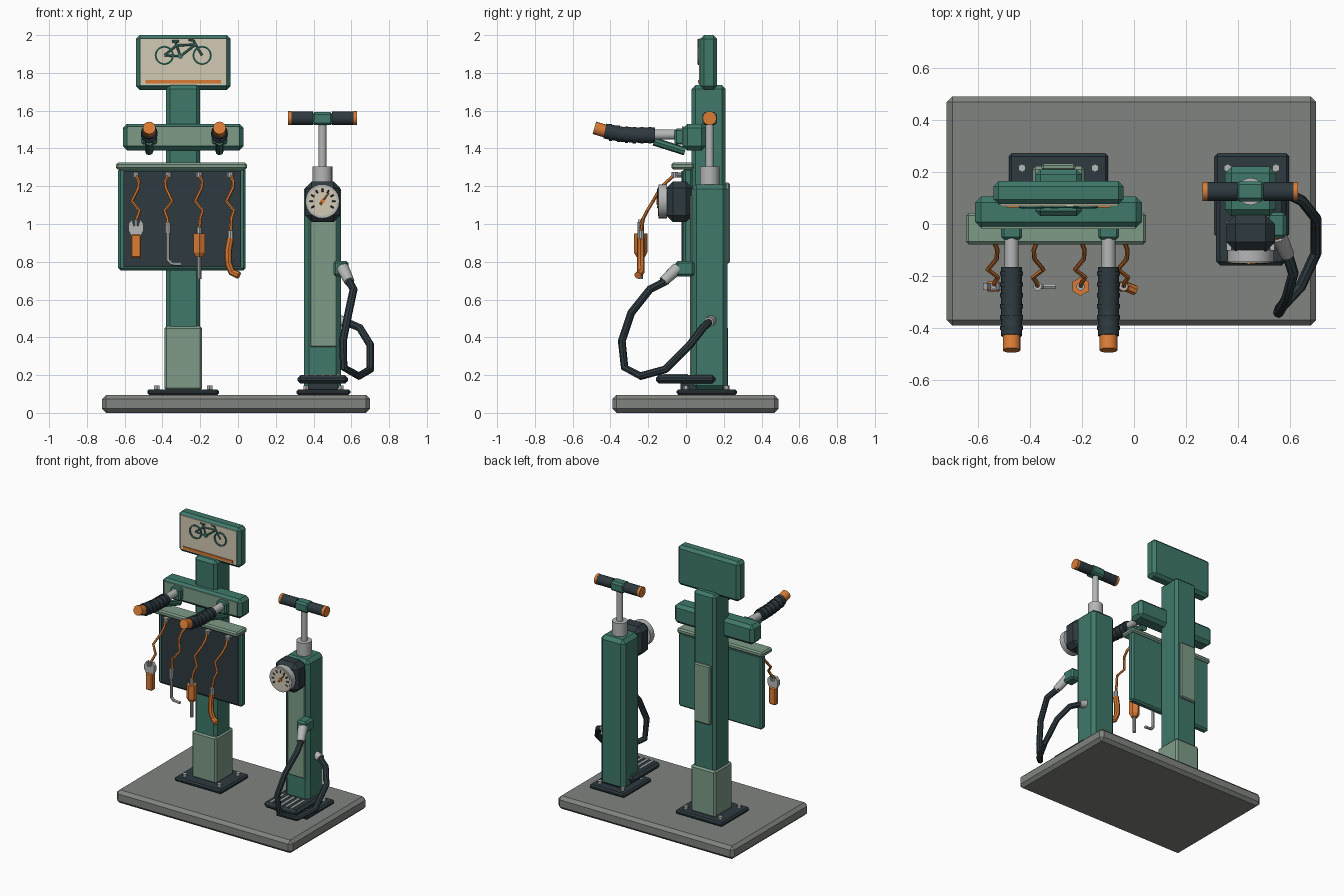
import bpy, bmesh, math
from mathutils import Vector

if "Cube" in bpy.data.objects:
    bpy.data.objects.remove(bpy.data.objects["Cube"])


def material(name, rgb):
    m = bpy.data.materials.new(name)
    m.use_nodes = True
    m.diffuse_color = (*rgb, 1)
    m.node_tree.nodes["Principled BSDF"].inputs["Base Color"].default_value = (*rgb, 1)
    return m


GREEN = material("deep green", (0.05, 0.19, 0.145))
SAGE = material("sage green", (0.21, 0.33, 0.25))
CREAM = material("cream", (0.65, 0.59, 0.46))
ORANGE = material("orange", (0.70, 0.20, 0.035))
DARK = material("dark slate", (0.027, 0.042, 0.05))
SILVER = material("silver", (0.46, 0.47, 0.47))
STONE = material("concrete", (0.215, 0.23, 0.21))


def add(name, mesh, mat):
    mesh.materials.clear()
    mesh.materials.append(mat)
    mesh.shade_smooth()
    mesh.set_sharp_from_angle(angle=math.radians(32))
    ob = bpy.data.objects.new(name, mesh)
    bpy.context.collection.objects.link(ob)
    return ob


def finish(name, bm, mat):
    bmesh.ops.recalc_face_normals(bm, faces=bm.faces)
    mesh = bpy.data.meshes.new(name)
    bm.to_mesh(mesh)
    bm.free()
    return add(name, mesh, mat)


def box(name, x, y, z, mat, bevel=0.0):
    """Box from three (low, high) ranges, with chamfered edges."""
    bm = bmesh.new()
    bmesh.ops.create_cube(bm, size=1)
    for v in bm.verts:
        v.co = [(a + b) / 2 + c * (b - a) for (a, b), c in zip((x, y, z), v.co)]
    if bevel:
        bmesh.ops.bevel(bm, geom=bm.edges[:], offset=bevel, segments=1, affect='EDGES')
    return finish(name, bm, mat)


def rod(name, a, b, r, mat, n=16, r2=None):
    """Cylinder or cone between two points."""
    a, b = Vector(a), Vector(b)
    bm = bmesh.new()
    bmesh.ops.create_cone(bm, cap_ends=True, segments=n, radius1=r,
                          radius2=r if r2 is None else r2, depth=(b - a).length)
    turn = (b - a).to_track_quat('Z', 'Y')
    for v in bm.verts:
        v.co = turn @ v.co + (a + b) / 2
    return finish(name, bm, mat)


def tube(name, pts, r, mat, closed=False, res=2):
    """Round tube along a path, turned into a mesh."""
    cu = bpy.data.curves.new(name, 'CURVE')
    cu.dimensions = '3D'
    cu.bevel_depth, cu.bevel_resolution, cu.use_fill_caps = r, res, True
    s = cu.splines.new('POLY')
    s.points.add(len(pts) - 1)
    for p, q in zip(s.points, pts):
        p.co = (*q, 1)
    s.use_cyclic_u = closed
    ob = bpy.data.objects.new(name + "_path", cu)
    bpy.context.collection.objects.link(ob)
    dg = bpy.context.evaluated_depsgraph_get()
    mesh = bpy.data.meshes.new_from_object(ob.evaluated_get(dg))
    bpy.data.objects.remove(ob)
    return add(name, mesh, mat)


def prism(name, pts, y0, y1, mat):
    """Outline in x and z, extruded along y."""
    bm = bmesh.new()
    face = bm.faces.new([bm.verts.new((x, y0, z)) for x, z in pts])
    ext = bmesh.ops.extrude_face_region(bm, geom=[face])
    for v in ext["geom"]:
        if isinstance(v, bmesh.types.BMVert):
            v.co.y = y1
    return finish(name, bm, mat)


# Ground slab
box("ground_slab", (-.72, .70), (-.39, .49), (0, .095), STONE, .022)

# Floor plates with bolts
for part, x0, x1 in (("stand", -.48, -.10), ("pump", .31, .595)):
    box(part + "_floor_plate", (x0, x1), (-.05, .27), (.095, .125), DARK, .01)
    for x in (x0 + .05, x1 - .05):
        for y in (0, .215):
            rod(part + "_bolt", (x, y, .12), (x, y, .145), .016, SILVER, 6)

# Repair stand post
box("stand_post", (-.38, -.20), (.03, .21), (.11, 1.735), GREEN, .02)
box("post_sleeve", (-.39, -.19), (.02, .222), (.12, .46), SAGE, .012)
box("post_back_cover", (-.355, -.225), (.205, .232), (.79, 1.22), SAGE, .008)

# Sign with a bicycle outline
box("sign_board", (-.54, -.04), (.075, .165), (1.71, 2), GREEN, .02)
box("sign_panel", (-.515, -.062), (.07, .08), (1.735, 1.982), CREAM)
box("sign_stripe", (-.49, -.09), (.063, .072), (1.743, 1.762), ORANGE)
SY = .066
for cx in (-.39, -.19):
    ring = [(cx + .046 * math.cos(t * math.tau / 20), SY,
             1.893 + .046 * math.sin(t * math.tau / 20)) for t in range(20)]
    tube("bicycle_wheel", ring, .006, GREEN, True, 1)
rear, crank, seat, head, fork = (-.39, 1.893), (-.305, 1.888), (-.325, 1.945), (-.225, 1.95), (-.19, 1.893)
for a, b in ((rear, crank), (rear, seat), (crank, seat), (seat, head), (crank, head),
             (head, fork), (seat, (-.332, 1.965)), ((-.35, 1.967), (-.312, 1.967)),
             (head, (-.235, 1.972)), ((-.235, 1.972), (-.262, 1.975))):
    rod("bicycle_tube", (a[0], SY, a[1]), (b[0], SY, b[1]), .006, GREEN, 6)
rod("bicycle_crank", (crank[0], SY - .006, crank[1]), (crank[0], SY + .005, crank[1]), .013, GREEN, 12)

# Crossbar with two support arms
box("crossbar", (-.61, .03), (-.015, .105), (1.39, 1.53), GREEN, .022)
box("crossbar_panel", (-.585, .005), (-.02, -.01), (1.415, 1.515), SAGE)
for x in (-.47, -.098):
    box("arm_clamp", (x - .04, x + .04), (-.06, 0), (1.42, 1.505), GREEN, .01)
    rod("arm_tube", (x, 0, 1.475), (x, -.2, 1.472), .027, SILVER)
    path = [(x, -.165, 1.470), (x, -.25, 1.470), (x, -.34, 1.475), (x, -.43, 1.492)]
    tube("arm_grip", path, .040, DARK, res=4)
    for i in range(6):
        y = -.19 - .042 * i
        z = 1.470 + .018 * max(0, (-y - .29) / .14)
        rod("grip_ridge", (x, y + .008, z), (x, y - .008, z), .044, DARK)
    rod("arm_end_cap", (x, -.42, 1.490), (x, -.485, 1.509), .034, ORANGE)
    rod("arm_brace", (x, -.17, 1.437), (x, -.005, 1.385), .022, GREEN, 8)

# Tool board
box("tool_board", (-.635, .04), (-.015, .035), (.755, 1.295), GREEN, .012)
box("tool_panel", (-.605, .015), (-.023, -.01), (.772, 1.28), DARK)
box("tool_shelf", (-.645, .047), (-.078, .042), (1.288, 1.325), SAGE, .01)

# Hanging cables
TY = -.24
sway = ((0, -.06, 1.26), (.015, -.10, 1.225), (.012, -.135, 1.19), (-.022, -.175, 1.12),
        (.018, -.205, 1.07), (.004, -.225, 1.03))
tools = ((-.54, 1, 1.01), (-.37, -1, 1.0), (-.205, 1, .97), (-.04, 1, .95))
for x, side, low in tools:
    rod("cable_hook", (x, -.015, 1.26), (x, -.07, 1.26), .013, SILVER, 10)
    rod("cable_stop", (x, -.06, 1.275), (x, -.06, 1.245), .018, SILVER, 10)
    tube("tool_cable", [(x + side * dx, y, z) for dx, y, z in sway] + [(x, TY, low)], .009, ORANGE, res=1)

# Spanner
x = tools[0][0]
prism("spanner_head", [(x - .022, .93), (x + .022, .93), (x + .04, .965), (x + .04, 1.0), (x + .022, 1.025),
                       (x + .012, .99), (x - .012, .99), (x - .022, 1.025), (x - .04, 1.0), (x - .04, .965)],
      TY - .013, TY + .013, SILVER)
rod("spanner_eye", (x, TY, 1.025), (x, TY, .985), .011, SILVER, 8)
box("spanner_grip", (x - .027, x + .027), (TY - .02, TY + .02), (.82, .945), ORANGE, .007)

# Hex key
x = tools[1][0]
rod("hex_key_ferrule", (x, TY, 1.01), (x, TY, .95), .017, SILVER, 10)
tube("hex_key", [(x, TY, .97), (x, TY, .81), (x + .018, TY, .79), (x + .07, TY, .787)], .011, SILVER, res=1)

# Screwdriver
x = tools[2][0]
rod("screwdriver_ferrule", (x, TY, .985), (x, TY, .945), .016, SILVER, 10)
rod("screwdriver_handle", (x, TY, .85), (x, TY, .95), .036, ORANGE, 6)
rod("screwdriver_collar", (x, TY, .825), (x, TY, .85), .022, ORANGE, 6, .036)
rod("screwdriver_shaft", (x, TY, .71), (x, TY, .83), .012, SILVER, 10)

# Tyre lever
x = tools[3][0]
rod("lever_ferrule", (x, TY, .965), (x, TY, .915), .017, SILVER, 10)
tube("tyre_lever", [(x, TY, .925), (x - .012, TY, .86), (x - .010, TY, .79),
                    (x + .008, TY, .745), (x + .045, TY - .015, .728)], .020, ORANGE)

# Pump body
PX, PY = .447, .125
box("pump_body", (.35, .545), (.03, .22), (.12, 1.21), GREEN, .025)
box("pump_front_panel", (.383, .522), (.022, .04), (.35, 1.15), SAGE, .004)
rod("pump_collar", (PX, PY, 1.2), (PX, PY, 1.305), .052, SILVER, 20)
rod("pump_rod", (PX, PY, 1.3), (PX, PY, 1.54), .021, SILVER)
box("pump_handle_hub", (PX - .055, PX + .055), (PY - .038, PY + .038), (1.523, 1.592), GREEN, .012)
for s in (-1, 1):
    rod("pump_handle_grip", (PX + s * .05, PY, 1.56), (PX + s * .168, PY, 1.56), .036, DARK)
    rod("pump_handle_cap", (PX + s * .165, PY, 1.56), (PX + s * .183, PY, 1.56), .037, ORANGE)

# Foot pedal with tread
box("foot_pedal", (.315, .583), (-.16, .155), (.155, .2), DARK, .016)
box("pedal_stem", (.37, .53), (-.03, .06), (.12, .165), DARK)
for i in range(5):
    x = .365 + i * .0415
    box("pedal_tread", (x - .009, x + .009), (-.145, .01), (.198, .206), SILVER)

# Pressure gauge
GZ = 1.12
box("gauge_housing", (.355, .541), (-.105, .035), (1.01, 1.225), DARK, .035)
rod("gauge_rim", (PX, -.10, GZ), (PX, -.146, GZ), .09, SILVER, 28)
rod("gauge_face", (PX, -.14, GZ), (PX, -.149, GZ), .077, CREAM, 28)


def dial(angle, r):
    return (PX + r * math.sin(angle), -.15, GZ + r * math.cos(angle))


for i in range(9):
    t = math.radians(-120 + 30 * i)
    rod("gauge_tick", dial(t, .05), dial(t, .068), .0045, DARK, 4)
rod("gauge_needle", dial(.65 + math.pi, .02), dial(.65, .055), .007, ORANGE, 4, .003)
rod("gauge_pin", (PX, -.145, GZ), (PX, -.156, GZ), .012, ORANGE, 12)

# Air hose with its holder and fittings
box("hose_holder", (.505, .585), (-.055, .045), (.722, .805), GREEN, .012)
rod("hose_valve", (.54, -.03, .775), (.558, -.066, .75), .022, ORANGE, 12)
rod("hose_nozzle", (.555, -.045, .765), (.59, -.12, .695), .033, SILVER, 14, .027)
tube("air_hose", [(.585, -.10, .70), (.612, -.19, .655), (.585, -.29, .53), (.555, -.34, .38),
                  (.56, -.325, .24), (.64, -.24, .195), (.70, -.11, .23), (.70, .02, .36),
                  (.645, .09, .45), (.56, .13, .487)], .021, DARK)
rod("hose_socket", (.53, .135, .49), (.585, .12, .48), .028, SILVER, 12)
